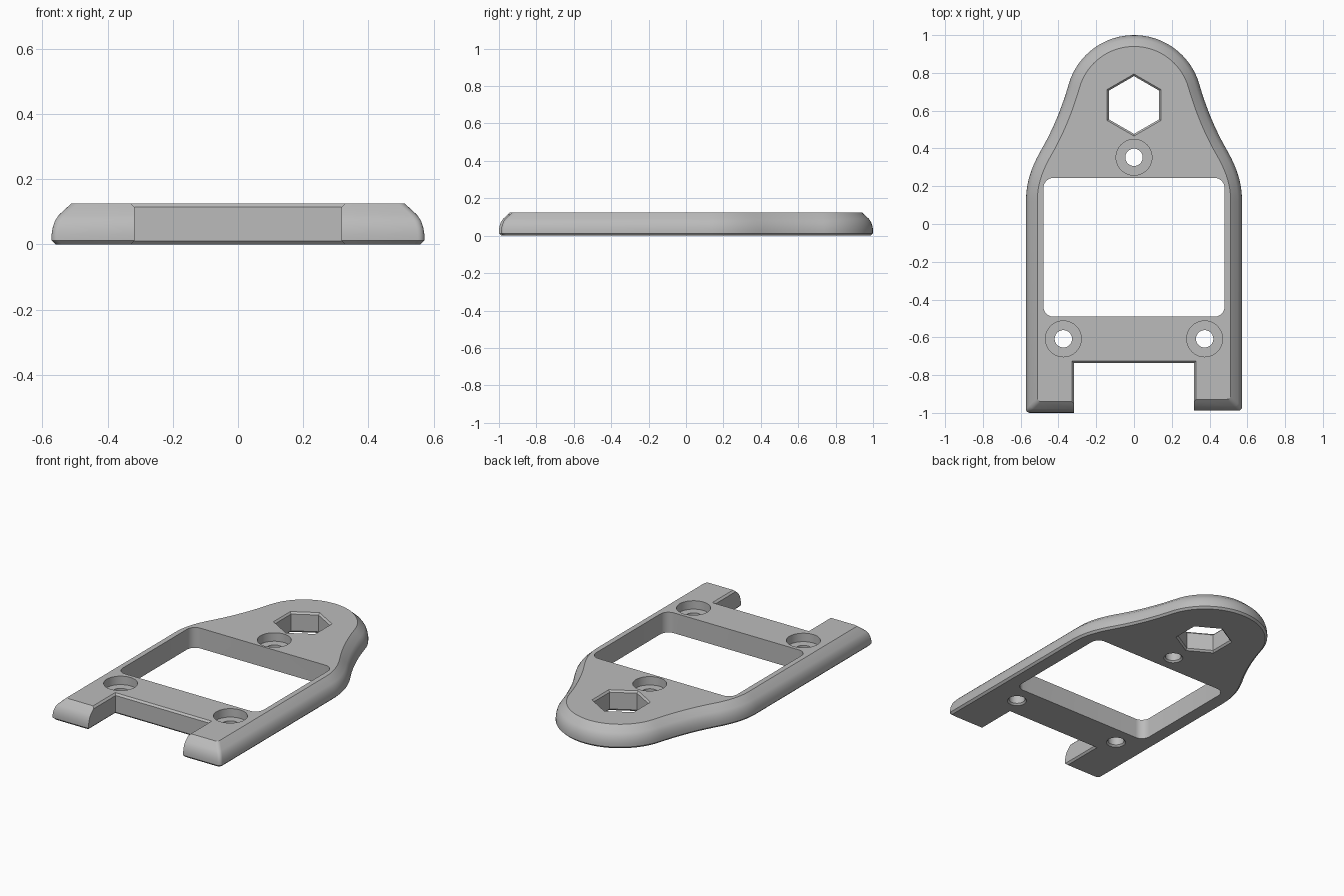
import bpy
import bmesh
from math import sin, cos, pi, radians
from mathutils import Vector
from mathutils.geometry import interpolate_bezier

cube = bpy.data.objects.get("Cube")
if cube:
    bpy.data.objects.remove(cube, do_unlink=True)

HEIGHT = 0.125
HALF = 0.572
HEAD_Y, HEAD_R = 0.64, 0.36

grey = bpy.data.materials.new("plain grey")
grey.use_nodes = True
grey.diffuse_color = (0.5, 0.5, 0.5, 1)
grey.node_tree.nodes["Principled BSDF"].inputs["Base Color"].default_value = (0.5, 0.5, 0.5, 1)


def loft(bm, rings):
    """Closed solid through rings of (x, y, z) points."""
    loops = [[bm.verts.new(p) for p in ring] for ring in rings]
    n = len(loops[0])
    for a, b in zip(loops, loops[1:]):
        for i in range(n):
            j = (i + 1) % n
            bm.faces.new((a[i], a[j], b[j], b[i]))
    bm.faces.new(loops[0][::-1])
    bm.faces.new(loops[-1])


def make_object(name, bm):
    bmesh.ops.recalc_face_normals(bm, faces=bm.faces[:])
    mesh = bpy.data.meshes.new(name)
    bm.to_mesh(mesh)
    bm.free()
    mesh.materials.append(grey)
    obj = bpy.data.objects.new(name, mesh)
    bpy.context.collection.objects.link(obj)
    return obj


def polygon(cx, cy, r, sides, z):
    return [(cx + r * sin(2 * pi * i / sides), cy + r * cos(2 * pi * i / sides), z)
            for i in range(sides)]


def rounded_rect(x, y0, y1, r, z, steps=8):
    pts = []
    corners = ((x - r, y1 - r), (r - x, y1 - r), (r - x, y0 + r), (x - r, y0 + r))
    for k, (cx, cy) in enumerate(corners):
        for i in range(steps + 1):
            a = pi / 2 * (k + i / steps)
            pts.append((cx + r * cos(a), cy + r * sin(a), z))
    return pts


def half_outline(front_y):
    """Right half of the plate edge, front to back: (point, inward direction)."""
    r = 0.02
    edge = []
    for i in range(5):
        a = -pi / 2 + pi / 2 * i / 4
        p = Vector((HALF - r + r * cos(a), front_y + r + r * sin(a)))
        edge.append((p, Vector((-1, 1))))
    # Shoulder: convex bend, then concave neck running tangent into the head
    a0 = radians(16)
    neck = Vector((HEAD_R * cos(a0), HEAD_Y + HEAD_R * sin(a0)))
    along = Vector((sin(a0), -cos(a0)))
    hip, hip_dir = Vector((0.487, 0.4)), Vector((0.5, -0.87))
    side = Vector((HALF, 0.12))
    curve = interpolate_bezier(side, side + Vector((0, 0.11)), hip + hip_dir * 0.1, hip, 12)
    curve += interpolate_bezier(hip, hip - hip_dir * 0.12, neck + along * 0.12, neck, 14)[1:]
    curve = [Vector(p[:2]) for p in curve]
    for i, p in enumerate(curve):
        t = curve[min(i + 1, len(curve) - 1)] - curve[max(i - 1, 0)]
        edge.append((p, Vector((-t.y, t.x)).normalized()))
    # Round head
    for i in range(1, 19):
        a = a0 + (pi / 2 - a0) * i / 18
        d = Vector((cos(a), sin(a)))
        edge.append((Vector((0, HEAD_Y)) + d * HEAD_R, -d))
    return edge


# Plate body: edge section swept around the outline
right = half_outline(-0.988)
left = [(Vector((-p.x, p.y)), Vector((-d.x, d.y))) for p, d in half_outline(-1.0)]
edge = right + left[-2::-1]
edge += [(Vector((-0.25, -1.0)), Vector((0, 1))), (Vector((0.25, -0.988)), Vector((0, 1)))]
section = [(0.012, 0), (0, 0.012), (0, 0.03), (0.003, 0.05), (0.01, 0.072),
           (0.022, 0.09), (0.06, HEIGHT)]
bm = bmesh.new()
loft(bm, [[(*(p + d * inset), z) for p, d in edge] for inset, z in section])
plate = make_object("mounting_plate", bm)

# Openings, all in one cutter
bm = bmesh.new()
loft(bm, [rounded_rect(0.48, -0.491, 0.244, 0.055, z) for z in (-0.1, 0.3)])

# Flare for chamfered rims: (extra size, height)
c = 0.011
flare = [(2 * c, -c), (0, c), (0, HEIGHT - c), (2 * c, HEIGHT + c)]
loft(bm, [polygon(0, 0.63, 0.153 + e, 6, z) for e, z in flare])
loft(bm, [[(0.318 + e, -0.736 + e, z), (-0.318 - e, -0.736 + e, z),
           (-0.318 - e, -1.3, z), (0.318 + e, -1.3, z)] for e, z in flare])

# Counterbored screw holes
bore = [(0.065, -0.01), (0.046, 0.01), (0.046, 0.073), (0.095, 0.073), (0.095, 0.3)]
for x, y in ((0, 0.353), (-0.374, -0.608), (0.374, -0.608)):
    loft(bm, [polygon(x, y, r, 40, z) for r, z in bore])
cutter = make_object("opening_cutter", bm)
cutter.hide_render = True

cut = plate.modifiers.new("openings", 'BOOLEAN')
cut.operation = 'DIFFERENCE'
cut.solver = 'EXACT'
cut.object = cutter
bpy.ops.object.select_all(action='DESELECT')
bpy.context.view_layer.objects.active = plate
plate.select_set(True)
bpy.ops.object.modifier_apply(modifier=cut.name)
bpy.data.objects.remove(cutter, do_unlink=True)
bpy.ops.object.shade_smooth_by_angle(angle=radians(30))
